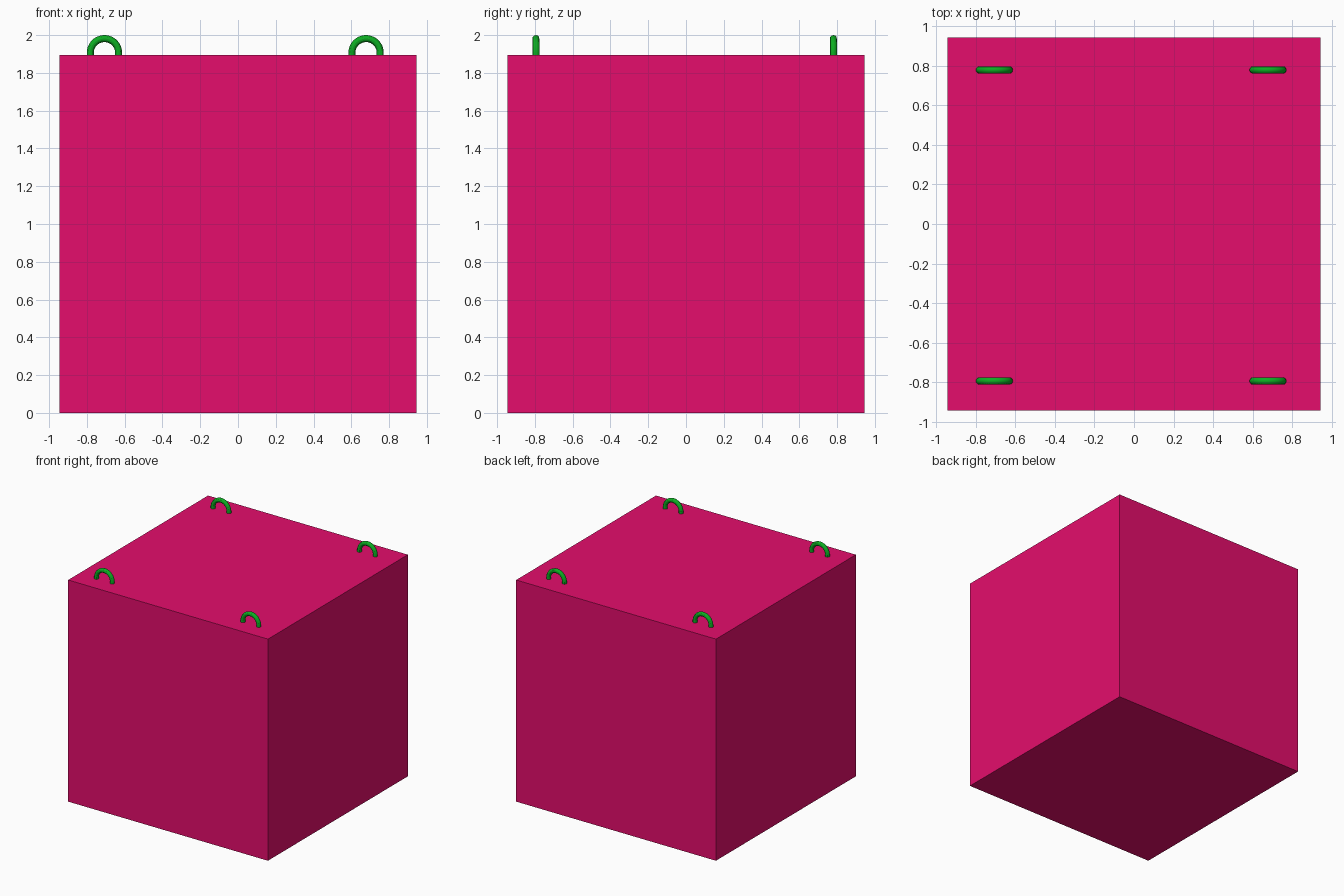
import bpy
from math import sin, cos, pi

if "Cube" in bpy.data.objects:
    bpy.data.objects.remove(bpy.data.objects["Cube"])

SIDE = 1.89      # box width and depth
TOP = 1.895      # box height
RING = 0.075     # handle arc radius
TUBE = 0.0185    # handle tube radius


def material(name, rgb):
    m = bpy.data.materials.new(name)
    m.diffuse_color = (*rgb, 1)
    m.use_nodes = True
    m.node_tree.nodes["Principled BSDF"].inputs["Base Color"].default_value = m.diffuse_color
    return m


pink = material("pink", (0.78, 0.004, 0.15))
green = material("green", (0.004, 0.42, 0.016))

# Box body
bpy.ops.mesh.primitive_cube_add(size=1, location=(0, 0, TOP / 2))
box = bpy.context.object
box.name = "box"
box.scale = (SIDE, SIDE, TOP)
bpy.ops.object.transform_apply(location=False, rotation=False, scale=True)
box.data.materials.append(pink)


# Arched lifting handle: half circle with short legs set into the box top
def handle(name, x, y):
    zc = 2.0 - RING - TUBE
    foot = TOP - 0.01
    pts = [(RING, foot)]
    pts += [(RING * cos(pi * i / 24), zc + RING * sin(pi * i / 24)) for i in range(25)]
    pts += [(-RING, foot)]
    curve = bpy.data.curves.new(name, 'CURVE')
    curve.dimensions = '3D'
    curve.bevel_depth = TUBE
    curve.bevel_resolution = 4
    curve.use_fill_caps = True
    spline = curve.splines.new('POLY')
    spline.points.add(len(pts) - 1)
    for p, (px, pz) in zip(spline.points, pts):
        p.co = (px, 0, pz, 1)
    ob = bpy.data.objects.new(name, curve)
    bpy.context.collection.objects.link(ob)
    ob.location = (x, y, 0)
    bpy.ops.object.select_all(action='DESELECT')
    ob.select_set(True)
    bpy.context.view_layer.objects.active = ob
    bpy.ops.object.convert(target='MESH')
    bpy.ops.object.shade_smooth_by_angle()
    bpy.context.object.data.materials.append(green)


for row, y in (("front", -0.795), ("back", 0.78)):
    for side, x in (("left", -0.707), ("right", 0.678)):
        handle(f"{row}_{side}_handle", x, y)
